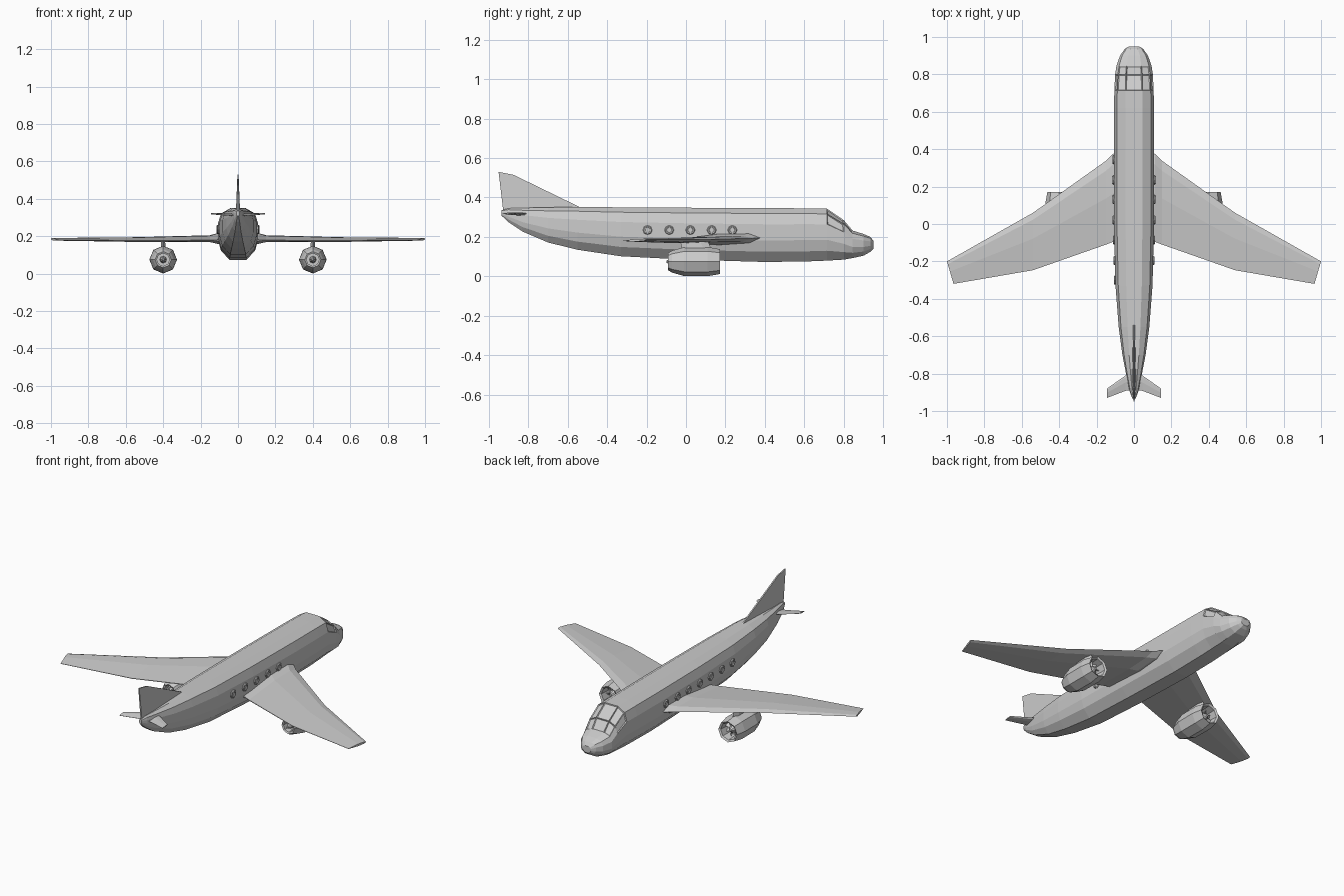
import bpy, bmesh, math
from mathutils import Vector

if "Cube" in bpy.data.objects:
    bpy.data.objects.remove(bpy.data.objects["Cube"])


def make(name, bm, mirror=False):
    bmesh.ops.recalc_face_normals(bm, faces=bm.faces)
    me = bpy.data.meshes.new(name)
    bm.to_mesh(me)
    bm.free()
    ob = bpy.data.objects.new(name, me)
    bpy.context.collection.objects.link(ob)
    if mirror:
        ob.modifiers.new("Mirror", 'MIRROR')
    return ob


def loft(rings, bm=None, caps=True):
    bm = bm or bmesh.new()
    vs = [[bm.verts.new(p) for p in r] for r in rings]
    n = len(vs[0])
    for a, b in zip(vs, vs[1:]):
        for i in range(n):
            j = (i + 1) % n
            bm.faces.new((a[i], a[j], b[j], b[i]))
    if caps:
        bm.faces.new(vs[0])
        bm.faces.new(vs[-1])
    return bm


def circle(c, r, axis='Y', n=8, start=0.0):
    out = []
    for i in range(n):
        t = start + 2 * math.pi * i / n
        u, v = r * math.cos(t), r * math.sin(t)
        out.append(Vector(c) + (Vector((u, 0, v)) if axis == 'Y' else Vector((0, u, v))))
    return out


# Fuselage: faceted cross-section lofted along (y, half width, bottom, top)
half = [(.42, 1), (.85, .8), (1, .4), (1, -.2), (.85, -.62), (.42, -1)]
section = half + [(-x, z) for x, z in reversed(half)]
stations = [
    (-.935, .008, .308, .335), (-.90, .022, .275, .345), (-.83, .037, .228, .347),
    (-.70, .062, .172, .35), (-.55, .082, .135, .352), (-.33, .099, .102, .35),
    (0, .107, .085, .348), (.40, .108, .073, .346), (.62, .107, .076, .345),
    (.715, .105, .08, .343), (.80, .101, .085, .285), (.845, .094, .093, .232),
    (.90, .075, .105, .215), (.935, .05, .125, .20), (.95, .027, .14, .18)]
bm = loft([[(x * w, y, (lo + hi) / 2 + z * (hi - lo) / 2) for x, z in section]
           for y, w, lo, hi in stations])
bmesh.ops.recalc_face_normals(bm, faces=bm.faces)

# Cockpit panes: recessed into the sloping nose
panes = []
for f in bm.faces:
    c = f.calc_center_median()
    if .72 < c.y < .84 and c.z > .225 and f.normal.z > .1:
        panes.append(f)
bmesh.ops.inset_individual(bm, faces=panes, thickness=.006, depth=-.005)
make("fuselage", bm)


# Aerofoil section across a chord
def foil(x, le, te, zl, zt, t):
    pts = [(0, 0), (.12, .42), (.45, .5), (1, .06), (1, -.06), (.45, -.5), (.12, -.42)]
    return [(x, le + (te - le) * u, zl + (zt - zl) * u + v * t) for u, v in pts]


# Swept wings with flared root and a kinked trailing edge
wing = [(.06, .39, -.08, .195, .178, .06), (.112, .375, -.095, .195, .178, .055),
        (.15, .338, -.11, .193, .177, .034), (.54, .06, -.247, .186, .176, .024)]
rings = [foil(*s) for s in wing]
tip = foil(1, -.20, -.32, .186, .18, .013)
rings.append([(1.0 - .035 * (-.20 - y) / .12, y, z) for _, y, z in tip])
make("wing", loft(rings), True)

# Tailplane
make("tailplane", loft([foil(.0, -.79, -.885, .318, .312, .014),
                        foil(.045, -.81, -.892, .318, .312, .012),
                        foil(.145, -.88, -.93, .322, .318, .006)]), True)

# Tail fin: tapered slab
outline = [(-.50, .345, .004), (-.54, .352, .004), (-.875, .515, .004),
           (-.95, .53, .003), (-.925, .32, .005), (-.80, .31, .012)]
make("tail_fin", loft([[(s * t, y, z) for y, z, t in outline] for s in (-1, 1)]))

# Engines: open eight-sided nacelles with inner ducts
ex, ez = .4, .075
nacelle = [(.10, .048), (.165, .052), (.172, .063), (.11, .074), (-.01, .073),
           (-.07, .056), (-.092, .043), (-.088, .034), (-.05, .034)]
make("engine_nacelle", loft([circle((ex, y, ez), r, start=math.pi / 8 * (i % 2) * 0)
                             for i, (y, r) in enumerate(nacelle)]), True)
make("engine_spinner", loft([circle((ex, y, ez), r) for y, r in
                             ((.09, .024), (.13, .02), (.15, .007))]), True)
make("engine_exhaust_cone", loft([circle((ex, y, ez), r) for y, r in
                                  ((-.04, .02), (-.08, .015), (-.10, .005))]), True)

# Fan blades radiating from the spinner
bm = bmesh.new()
for i in range(8):
    t = 2 * math.pi * (i + .5) / 8
    d, s = Vector((math.cos(t), 0, math.sin(t))), Vector((-math.sin(t), 0, math.cos(t)))
    c = Vector((ex, .115, ez))
    tw = Vector((0, .01, 0))
    loft([[c + d * r + s * a * k + tw * a + Vector((0, b, 0))
           for a, b in ((-1, 0), (1, 0), (1, .003), (-1, .003))]
          for r, k in ((.012, .003), (.049, .010))], bm)
make("fan_blades", bm, True)

# Pylons joining engines to wings
make("engine_pylon", loft([[(ex + s * .012 * k, y, z) for s, y in
                            ((0, f), (1, f - .04), (1, b + .03), (0, b), (-1, b + .03), (-1, f - .04))]
                           for z, f, b, k in ((.135, .13, -.02, 1.1), (.182, .11, -.03, .8))]), True)


# Cabin windows: raised rims with recessed panes
def window(name, side, y):
    w = .107 if y > 0 else .107 + y * .024
    prof = [(w - .02, .024), (w + .004, .024), (w + .008, .020),
            (w + .006, .014), (w + .001, .013)]
    make(name, loft([circle((side * x, y, .235), r, 'X') for x, r in prof]))


for i, y in enumerate((-.195, -.085, .022, .13, .235)):
    window(f"cabin_window_right_{i + 1}", 1, y)
for i, y in enumerate((-.30, -.195, -.085, .022, .13, .235, .345)):
    window(f"cabin_window_left_{i + 1}", -1, y)
